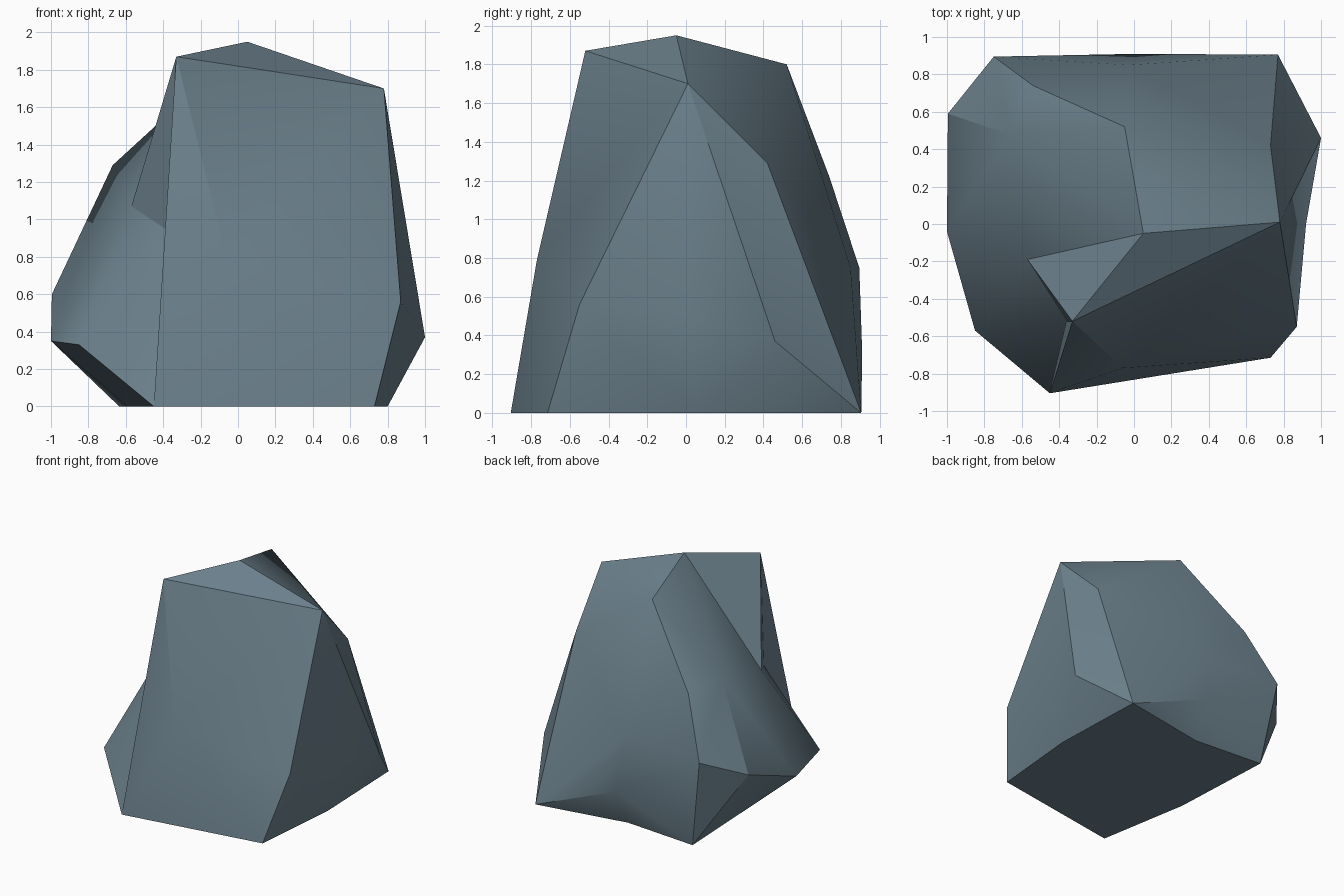
import bpy, bmesh, math

if "Cube" in bpy.data.objects:
    bpy.data.objects.remove(bpy.data.objects["Cube"])

# Corner points of the boulder, grouped from ground to crown
foot = dict(J=(-.45, -.905, 0), K=(.73, -.715, 0), X=(.80, .06, 0), N=(.77, .905, 0),
            U=(0, .77, 0), T=(-.635, .82, 0), O=(-.59, -.10, 0))
waist = dict(I=(-.85, -.57, .33), H=(-1, -.04, .35), G=(-.995, .59, .60), R=(-.75, .895, .75),
             V=(.02, .91, .31), W=(-.03, .85, .75), M=(1, .46, .37), Y=(.92, 0, .50),
             L=(.87, -.55, .56), Q=(-.06, -.77, .79), Z=(-.36, -.52, .93))
shoulder = dict(E=(-.57, -.19, 1.07), F=(-.67, .48, 1.29), S=(-.54, .74, 1.22), P=(.73, .42, 1.29))
crown = dict(A=(.05, -.05, 1.95), B=(-.33, -.52, 1.87), C=(.78, .01, 1.70), D=(-.05, .52, 1.80))

bm = bmesh.new()
pt = {name: bm.verts.new(co) for ring in (foot, waist, shoulder, crown) for name, co in ring.items()}


def fan(hub, rim):
    """Facets from a hub corner to each neighbouring pair along its rim."""
    for a, b in zip(rim, rim[1:]):
        bm.faces.new((pt[hub], pt[a], pt[b]))


# Crown, front, right side
fan("A", "BCDFEB")
fan("Q", "BJKLCB")
fan("Y", "CLXMC")
fan("X", "LK")
fan("X", "MN")
fan("P", "DCMN")
# Back hollow and low bulge
fan("W", "DPNVRSD")
fan("V", "NUTR")
# Left ridge, left side and front-left notch
fan("F", "DSRG")
fan("T", "GR")
fan("H", "EIOTGFE")
fan("E", "BZI")
fan("J", "BZIO")
# Flat underside
bm.faces.new([pt[c] for c in "JKXNUTO"])
bmesh.ops.recalc_face_normals(bm, faces=bm.faces[:])

mesh = bpy.data.meshes.new("boulder")
bm.to_mesh(mesh)
bm.free()

stone = bpy.data.materials.new("slate_stone")
stone.diffuse_color = (.15, .22, .265, 1)
stone.use_nodes = True
stone.node_tree.nodes["Principled BSDF"].inputs["Base Color"].default_value = stone.diffuse_color
mesh.materials.append(stone)

boulder = bpy.data.objects.new("boulder", mesh)
bpy.context.collection.objects.link(boulder)
bpy.context.view_layer.objects.active = boulder
boulder.select_set(True)
bpy.ops.object.shade_smooth_by_angle(angle=math.radians(30))
